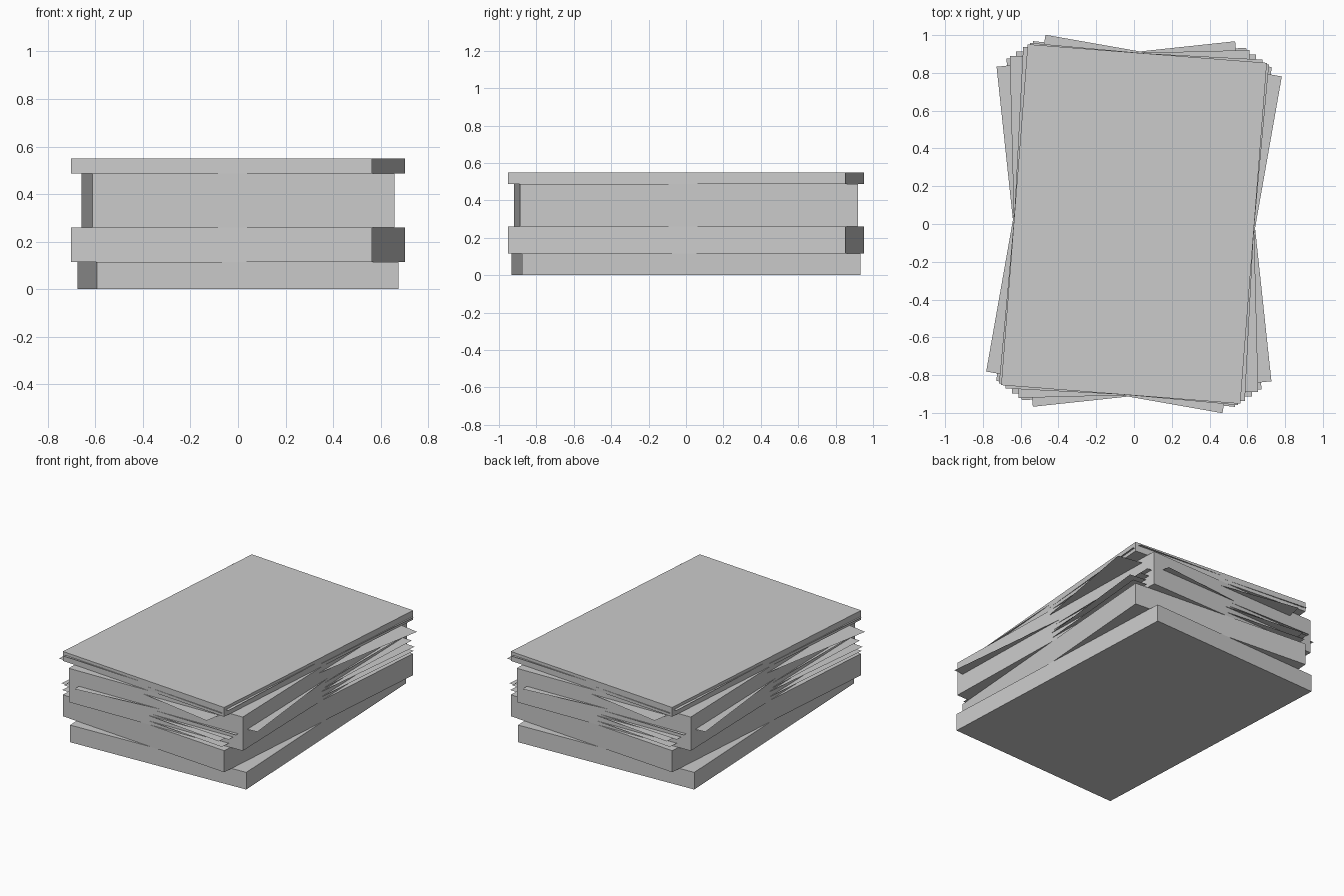
import bpy, bmesh, math

if "Cube" in bpy.data.objects:
    bpy.data.objects.remove(bpy.data.objects["Cube"])

W, D = 1.27, 1.81  # sheet width and depth

paper = bpy.data.materials.new("paper_grey")
paper.diffuse_color = (0.6, 0.6, 0.6, 1)
paper.use_nodes = True
paper.node_tree.nodes["Principled BSDF"].inputs["Base Color"].default_value = paper.diffuse_color


def add_object(name, bm, z, angle):
    mesh = bpy.data.meshes.new(name)
    bm.to_mesh(mesh)
    bm.free()
    mesh.materials.append(paper)
    ob = bpy.data.objects.new(name, mesh)
    ob.location.z = z
    ob.rotation_euler.z = math.radians(angle)
    bpy.context.collection.objects.link(ob)


def bundle(name, z0, z1, angle):
    """Thick ream of paper turned about the stack's centre."""
    bm = bmesh.new()
    bmesh.ops.create_cube(bm, size=1)
    bmesh.ops.scale(bm, vec=(W, D, z1 - z0), verts=bm.verts)
    add_object(name, bm, (z0 + z1) / 2, angle)


def sheet(name, z, angle):
    """Single loose page, with no thickness."""
    bm = bmesh.new()
    bmesh.ops.create_grid(bm, x_segments=1, y_segments=1, size=0.5)
    bmesh.ops.scale(bm, vec=(W, D, 1), verts=bm.verts)
    add_object(name, bm, z, angle)


# Four thick bundles, bottom to top
for i, (z0, z1, a) in enumerate([(0, .115, 2.55), (.115, .26, -4.45),
                                 (.26, .487, 1.45), (.487, .55, -4.45)]):
    bundle(f"paper_bundle_{i + 1}", z0, z1, a)

# Loose sheets sticking out between and through the bundles
for i, (z, a) in enumerate([(.285, -5.2), (.321, -6.2), (.335, -3), (.366, -0.7),
                            (.385, 6.1), (.455, -10), (.51, -5.2), (.53, -3)]):
    sheet(f"loose_sheet_{i + 1}", z, a)
